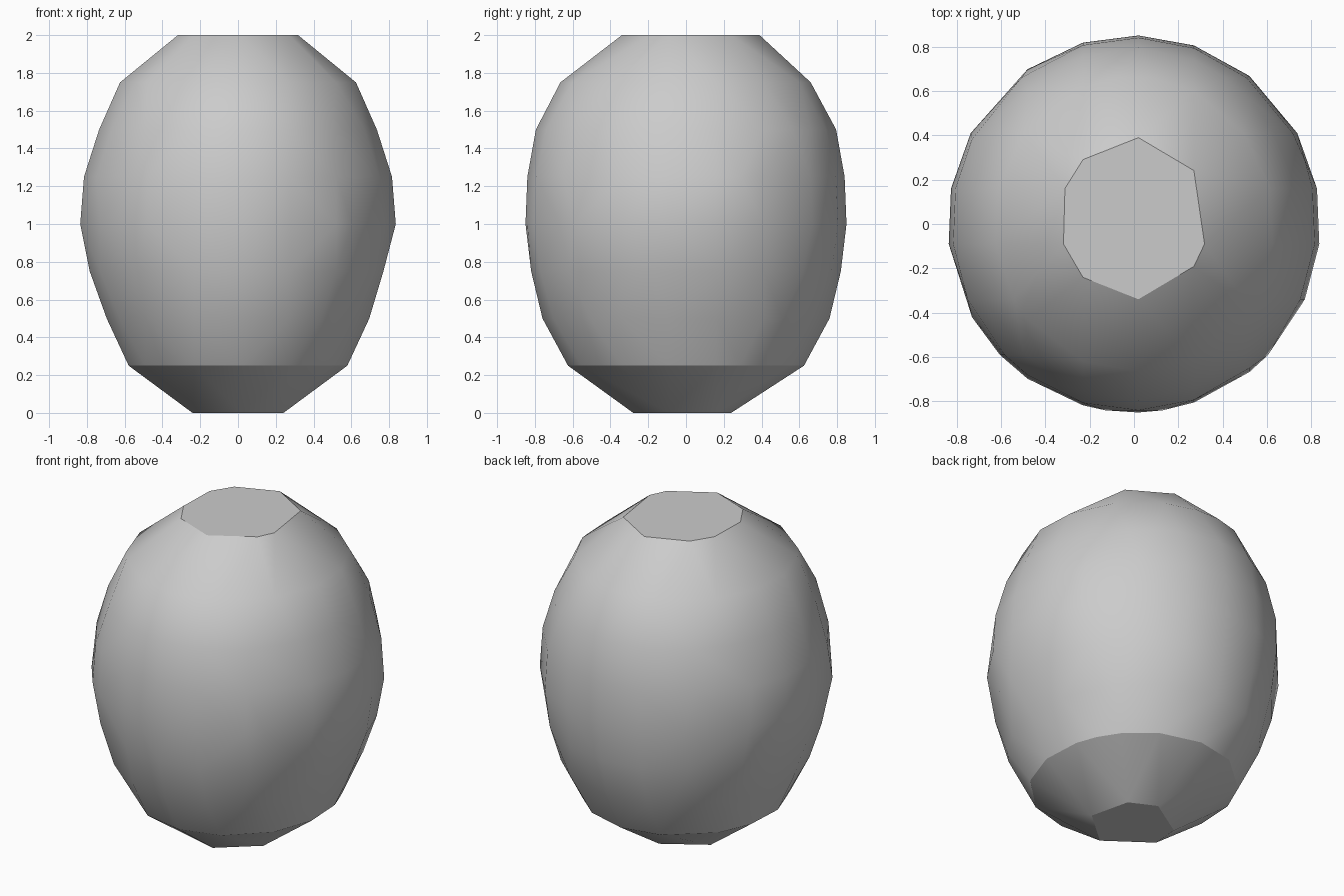
import bpy, bmesh, math

cube = bpy.data.objects.get("Cube")
if cube:
    bpy.data.objects.remove(cube, do_unlink=True)

# Plain grey finish
grey = bpy.data.materials.new("matte_grey")
grey.use_nodes = True
colour = (0.6, 0.6, 0.6, 1)
grey.diffuse_color = colour
bsdf = grey.node_tree.nodes["Principled BSDF"]
bsdf.inputs["Base Color"].default_value = colour
bsdf.inputs["Roughness"].default_value = 0.8

# Half widths in x and y for the evenly spaced slices, bottom to top
STEP = 0.25
HALF_X = [0.25, 0.585, 0.70, 0.79, 0.84, 0.82, 0.74, 0.63, 0.335]
HALF_Y = [0.26, 0.625, 0.76, 0.82, 0.85, 0.84, 0.795, 0.665, 0.365]
SHIFT_Y = {0: -0.02, 8: 0.025}


def slice_points(rx, ry, cy):
    """Corners of a faceted slice: an ellipse cut by a square grid."""
    corners = []
    for i in range(-4, 5):
        x = 0.02 + STEP * i
        y = -0.09 + STEP * i
        if abs(x) < rx:
            h = ry * math.sqrt(1 - (x / rx) ** 2)
            corners += [(x, cy + h), (x, cy - h)]
        if abs(y - cy) < ry:
            w = rx * math.sqrt(1 - ((y - cy) / ry) ** 2)
            corners += [(w, y), (-w, y)]
    return corners


# Rounded body with flat ends, skinned over the slices
bm = bmesh.new()
for k, (rx, ry) in enumerate(zip(HALF_X, HALF_Y)):
    for x, y in slice_points(rx, ry, SHIFT_Y.get(k, 0)):
        bm.verts.new((x, y, k * STEP))
bmesh.ops.remove_doubles(bm, verts=bm.verts[:], dist=0.1)
hull = bmesh.ops.convex_hull(bm, input=bm.verts[:])
spare = [v for v in set(hull["geom_interior"] + hull["geom_unused"])
         if isinstance(v, bmesh.types.BMVert)]
bmesh.ops.delete(bm, geom=spare, context="VERTS")
bmesh.ops.dissolve_limit(bm, angle_limit=math.radians(1),
                         verts=bm.verts[:], edges=bm.edges[:])
bmesh.ops.recalc_face_normals(bm, faces=bm.faces[:])

# Smooth sides, crisp rims
for f in bm.faces:
    f.smooth = True
for e in bm.edges:
    low_rim = all(abs(v.co.z - STEP) < 0.01 for v in e.verts)
    e.smooth = not low_rim and e.calc_face_angle(0) < math.radians(30)

mesh = bpy.data.meshes.new("rounded_body")
bm.to_mesh(mesh)
bm.free()
mesh.materials.append(grey)
body = bpy.data.objects.new("rounded_body", mesh)
bpy.context.collection.objects.link(body)
